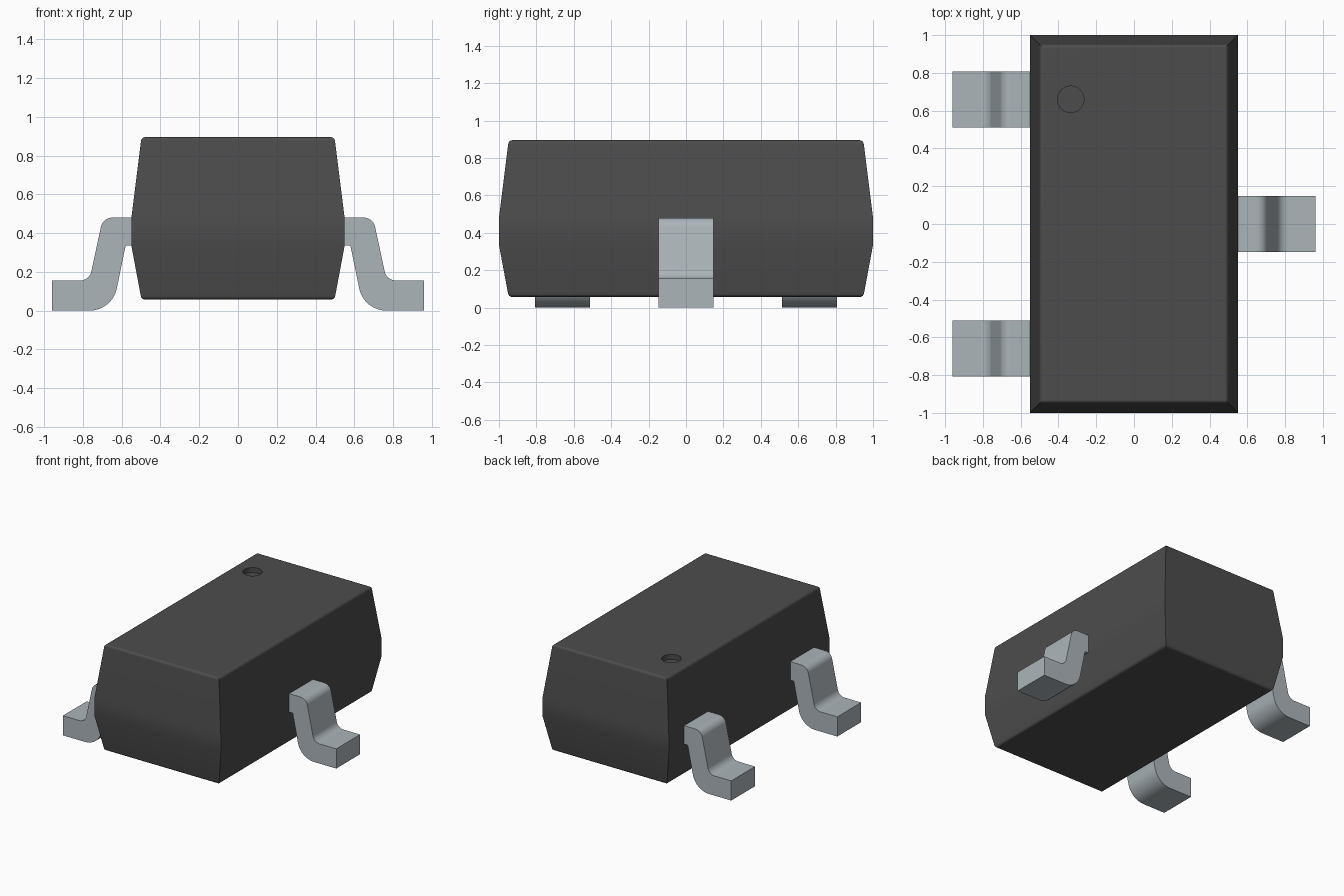
import bpy, bmesh, math
from mathutils import Vector

old = bpy.data.objects.get("Cube")
if old:
    bpy.data.objects.remove(old, do_unlink=True)


def material(name, rgb, roughness, metallic=0.0):
    mat = bpy.data.materials.new(name)
    mat.use_nodes = True
    mat.diffuse_color = (*rgb, 1)
    bsdf = mat.node_tree.nodes["Principled BSDF"]
    bsdf.inputs["Base Color"].default_value = (*rgb, 1)
    bsdf.inputs["Roughness"].default_value = roughness
    bsdf.inputs["Metallic"].default_value = metallic
    return mat


black_plastic = material("black plastic", (0.073, 0.073, 0.073), 0.6)
tinned_metal = material("tinned metal", (0.41, 0.46, 0.49), 0.4)


def fillet(points, steps):
    """Round each (x, z, radius) corner of a path; radius 0 stays sharp."""
    out = []
    for i, (x, z, r) in enumerate(points):
        p = Vector((x, z))
        if r == 0:
            out.append(p)
            continue
        a = (Vector(points[i - 1][:2]) - p).normalized()
        b = (Vector(points[i + 1][:2]) - p).normalized()
        half = a.angle(b) / 2
        centre = p + (a + b).normalized() * (r / math.sin(half))
        start = p + a * (r / math.tan(half)) - centre
        end = p + b * (r / math.tan(half)) - centre
        sweep = math.pi - 2 * half
        for s in range(steps + 1):
            t = s / steps
            arc = (start * math.sin((1 - t) * sweep) + end * math.sin(t * sweep)) / math.sin(sweep)
            out.append(centre + arc)
    return out


def make_object(name, bm, mat):
    bmesh.ops.recalc_face_normals(bm, faces=bm.faces[:])
    mesh = bpy.data.meshes.new(name)
    bm.to_mesh(mesh)
    bm.free()
    mesh.materials.append(mat)
    obj = bpy.data.objects.new(name, mesh)
    bpy.context.collection.objects.link(obj)
    return obj


def select_only(obj):
    bpy.ops.object.select_all(action="DESELECT")
    obj.select_set(True)
    bpy.context.view_layer.objects.active = obj


def smooth(obj):
    select_only(obj)
    bpy.ops.object.shade_smooth_by_angle(angle=math.radians(30))
    normals = obj.modifiers.new("flat_large_faces", "WEIGHTED_NORMAL")
    normals.keep_sharp = True


# Moulded body: rectangular rings following a drafted side profile
BOTTOM, TOP = 0.057, 0.895
side = fillet([(0.0, BOTTOM, 0), (0.498, BOTTOM, 0.022), (0.55, 0.335, 0),
               (0.55, 0.48, 0), (0.498, TOP, 0.022), (0.0, TOP, 0)], 5)[1:-1]
bm = bmesh.new()
rings = []
for x, z in side:
    y = x + 0.45
    rings.append([bm.verts.new((sx * x, sy * y, z))
                  for sx, sy in ((-1, -1), (1, -1), (1, 1), (-1, 1))])
for low, high in zip(rings, rings[1:]):
    for i in range(4):
        j = (i + 1) % 4
        bm.faces.new((low[i], low[j], high[j], high[i]))
bm.faces.new(rings[0][::-1])
bm.faces.new(rings[-1])
body = make_object("body", bm, black_plastic)

# Round orientation dimple in the top
bm = bmesh.new()
bmesh.ops.create_cone(bm, cap_ends=True, segments=40, radius1=0.07, radius2=0.07, depth=0.1)
bmesh.ops.translate(bm, verts=bm.verts[:], vec=(-0.335, 0.66, TOP + 0.01))
cutter = make_object("dimple_cutter", bm, black_plastic)
cutter.hide_render = True
cut = body.modifiers.new("dimple", "BOOLEAN")
cut.operation = "DIFFERENCE"
cut.solver = "EXACT"
cut.object = cutter
select_only(body)
bpy.ops.object.modifier_apply(modifier=cut.name)
bpy.data.objects.remove(cutter, do_unlink=True)
smooth(body)

# Gull-wing leads: one bent section extruded along y
section = fillet([(0.54, 0.48, 0), (0.697, 0.48, 0.06), (0.767, 0.155, 0.06),
                  (0.96, 0.155, 0), (0.96, 0.0, 0), (0.649, 0.0, 0.143),
                  (0.58, 0.335, 0), (0.54, 0.335, 0)], 8)


def lead(name, direction, y):
    bm = bmesh.new()
    face = bm.faces.new([bm.verts.new((direction * x, y - 0.148, z)) for x, z in section])
    new = bmesh.ops.extrude_face_region(bm, geom=[face])["geom"]
    bmesh.ops.translate(bm, vec=(0, 0.296, 0),
                        verts=[v for v in new if isinstance(v, bmesh.types.BMVert)])
    smooth(make_object(name, bm, tinned_metal))


lead("left_lead", 1, 0.0)
lead("right_front_lead", -1, -0.66)
lead("right_back_lead", -1, 0.66)
